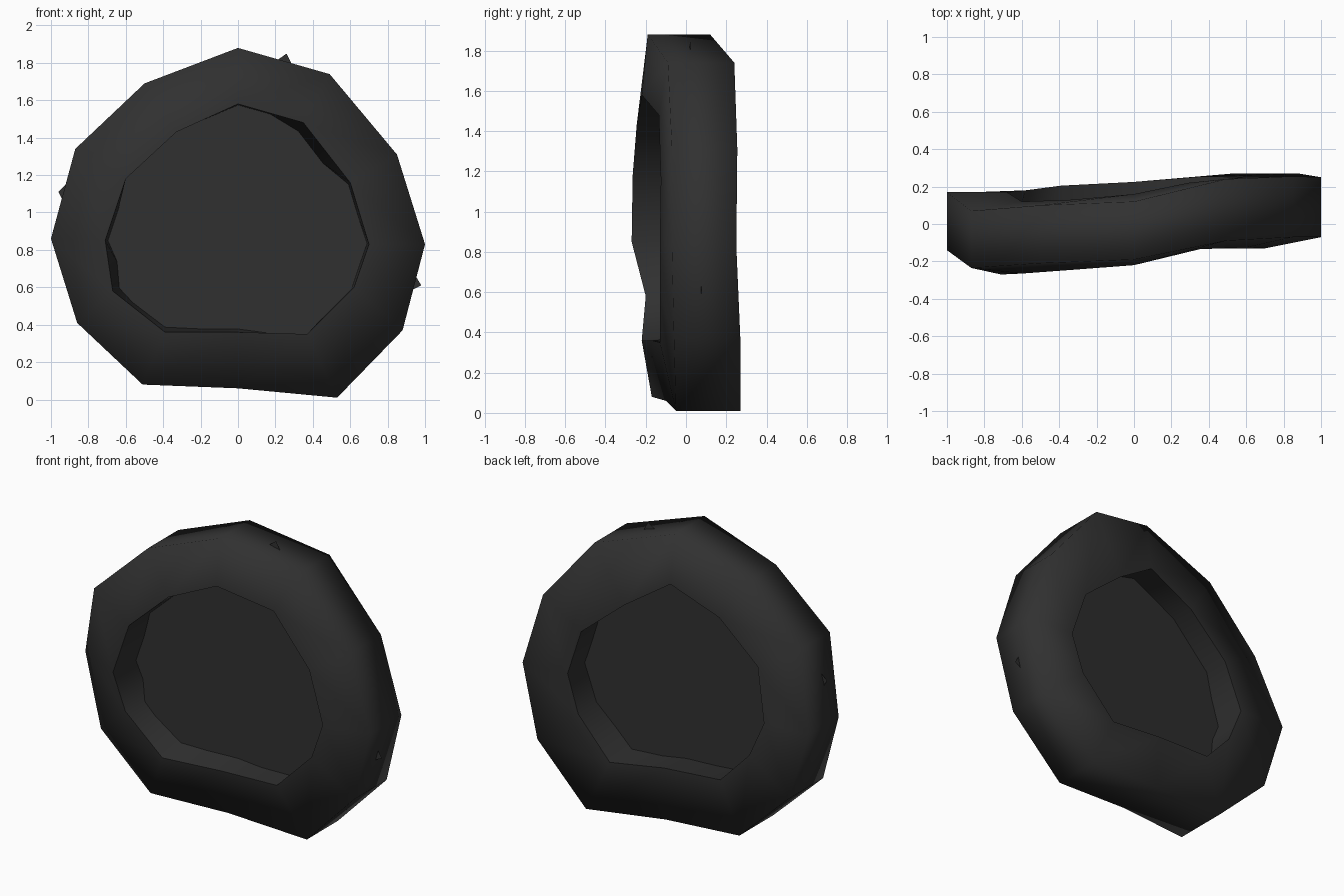
import bpy, bmesh
from mathutils import Vector

if "Cube" in bpy.data.objects:
    bpy.data.objects.remove(bpy.data.objects["Cube"])

rubber = bpy.data.materials.new("dark rubber grey")
rubber.diffuse_color = (0.03, 0.03, 0.03, 1)
rubber.use_nodes = True
rubber.node_tree.nodes["Principled BSDF"].inputs["Base Color"].default_value = rubber.diffuse_color


def finish(name, bm, smooth=False):
    bmesh.ops.recalc_face_normals(bm, faces=bm.faces)
    for f in bm.faces:
        f.smooth = smooth
    me = bpy.data.meshes.new(name)
    bm.to_mesh(me)
    bm.free()
    me.materials.append(rubber)
    ob = bpy.data.objects.new(name, me)
    bpy.context.collection.objects.link(ob)
    return ob


# Warped twelve-sided tread outline: x, z, front y, back y (clockwise from top)
tread = [(0, 1.88, -.19, .12), (.49, 1.74, -.09, .24), (.85, 1.31, -.07, .255),
         (1, .83, -.07, .25), (.88, .37, -.06, .27), (.53, .01, -.05, .27),
         (0, .06, -.10, .21), (-.51, .08, -.17, .18), (-.86, .41, -.18, .17),
         (-1, .86, -.14, .17), (-.87, 1.34, -.235, .07), (-.5, 1.69, -.21, .10)]
# Hole rims: x, y, z
front_rim = [(0, -.22, 1.58), (.35, -.135, 1.48), (.6, -.125, 1.16), (.7, -.13, .83),
             (.62, -.13, .6), (.37, -.13, .35), (0, -.17, .36), (-.39, -.22, .36),
             (-.67, -.20, .58), (-.71, -.27, .85), (-.6, -.265, 1.18), (-.33, -.245, 1.43)]
back_rim = [(0, .16, 1.57), (.29, .22, 1.38), (.58, .25, 1.14), (.68, .245, .84),
            (.6, .25, .6), (.37, .255, .35), (0, .225, .4), (-.39, .205, .42),
            (-.58, .18, .62), (-.68, .17, .85), (-.6, .12, 1.18), (-.33, .13, 1.43)]

# Tyre ring: four-point section skinned around the loop
bm = bmesh.new()
loops = [front_rim, [(x, f, z) for x, z, f, b in tread],
         [(x, b, z) for x, z, f, b in tread], back_rim]
rings = [[bm.verts.new(p) for p in loop] for loop in loops]
for k in range(4):
    a, b = rings[k], rings[(k + 1) % 4]
    for i in range(12):
        j = (i + 1) % 12
        bm.faces.new((a[i], a[j], b[j], b[i]))
# keep the hole rims crisp
for ring in (rings[0], rings[3]):
    for i in range(12):
        bm.edges.get((ring[i], ring[(i + 1) % 12])).smooth = False
finish("tyre_ring", bm, True)


def sheet_y(x):
    return .08 * x


# Flat sheet closing the hole, slightly buried in the ring
bm = bmesh.new()
pts = []
for f, b in zip(front_rim, back_rim):
    m = (Vector(f) + Vector(b)) / 2
    x, z = m.x * 1.08, .87 + (m.z - .87) * 1.08
    pts.append(bm.verts.new((x, sheet_y(x), z)))
bm.faces.new(pts)
finish("centre_sheet", bm)

# Corners of the sheet poking through the tread: tip, then two base points (x, z)
corners = [[(.26, 1.85), (.14, 1.765), (.32, 1.73)],
           [(-.96, 1.11), (-.88, 1.19), (-.92, 1.03)],
           [(.98, .61), (.92, .71), (.90, .57)]]
for n, tri in enumerate(corners):
    bm = bmesh.new()
    bm.faces.new([bm.verts.new((x, sheet_y(x), z)) for x, z in tri])
    finish(f"sheet_corner_{n + 1}", bm)
